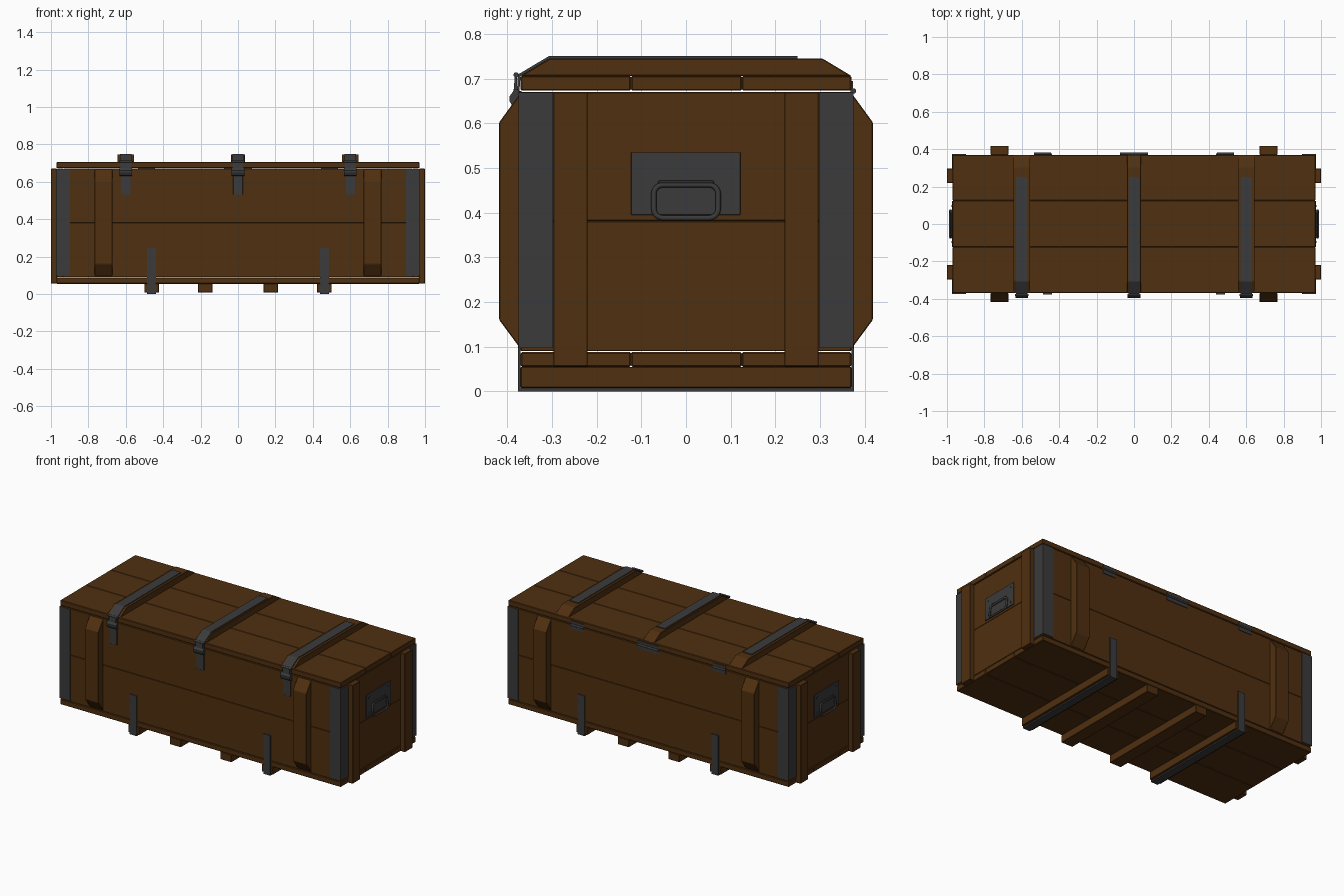
import bpy, bmesh, math
from mathutils import Vector

if "Cube" in bpy.data.objects:
    bpy.data.objects.remove(bpy.data.objects["Cube"])


def material(name, rgb):
    m = bpy.data.materials.new(name)
    m.diffuse_color = (*rgb, 1)
    m.use_nodes = True
    m.node_tree.nodes["Principled BSDF"].inputs["Base Color"].default_value = m.diffuse_color
    return m


WOOD = material("brown_wood", (0.080, 0.029, 0.005))
METAL = material("dark_metal", (0.043, 0.043, 0.043))


def finish(name, bm, mat, bevel=0.0):
    bmesh.ops.recalc_face_normals(bm, faces=bm.faces)
    me = bpy.data.meshes.new(name)
    bm.to_mesh(me)
    bm.free()
    me.materials.append(mat)
    ob = bpy.data.objects.new(name, me)
    bpy.context.collection.objects.link(ob)
    if bevel:
        mod = ob.modifiers.new("bevel", "BEVEL")
        mod.width = bevel
        mod.segments = 1
    return ob


def box(name, x, y, z, mat=WOOD, bevel=0.002):
    bm = bmesh.new()
    bmesh.ops.create_cube(bm, size=1)
    for v in bm.verts:
        for i, (a, b) in enumerate((x, y, z)):
            v.co[i] = (a + b) / 2 + v.co[i] * (b - a)
    return finish(name, bm, mat, bevel)


def extrude(name, pts, x0, x1, mat=WOOD, bevel=0.0):
    """Closed (y, z) outline extruded along x."""
    bm = bmesh.new()
    face = bm.faces.new([bm.verts.new((x0, y, z)) for y, z in pts])
    new = bmesh.ops.extrude_face_region(bm, geom=[face])["geom"]
    for v in new:
        if isinstance(v, bmesh.types.BMVert):
            v.co.x = x1
    return finish(name, bm, mat, bevel)


def cylinder(name, centre, r, length, mat=METAL, segs=12):
    """Cylinder lying along x."""
    bm = bmesh.new()
    bmesh.ops.create_cone(bm, cap_ends=True, segments=segs, radius1=r, radius2=r, depth=length)
    for v in bm.verts:
        v.co = Vector((v.co.z, v.co.y, v.co.x)) + Vector(centre)
    return finish(name, bm, mat)


def tube(name, pts, r, mat=METAL):
    """Closed round-section tube through the points."""
    bm = bmesh.new()
    n, k = len(pts), 8
    rings = []
    for i, p in enumerate(pts):
        t = (Vector(pts[(i + 1) % n]) - Vector(pts[i - 1])).normalized()
        u = Vector((1, 0, 0))
        u = (u - t * u.dot(t)).normalized()
        w = t.cross(u)
        rings.append([bm.verts.new(Vector(p) + r * (u * math.cos(a) + w * math.sin(a)))
                      for a in (2 * math.pi * j / k for j in range(k))])
    for i in range(n):
        a, b = rings[i], rings[(i + 1) % n]
        for j in range(k):
            f = bm.faces.new((a[j], a[(j + 1) % k], b[(j + 1) % k], b[j]))
            f.smooth = True
    return finish(name, bm, mat)


# Lid and floor boards, three each
ROWS = ((-0.37, -0.123), (-0.123, 0.125), (0.125, 0.37))
for y in ROWS:
    box("lid_board", (-0.97, 0.97), y, (0.673, 0.706), bevel=0.003)
    box("floor_board", (-0.97, 0.97), y, (0.055, 0.088), bevel=0.003)

# Wall boards, two per side
for z in ((0.09, 0.381), (0.381, 0.67)):
    for s in (-1, 1):
        box("side_wall_board", (-0.935, 0.935), sorted((s * 0.335, s * 0.37)), z, bevel=0.002)
        box("end_wall_board", sorted((s * 0.935, s * 0.968)), (-0.37, 0.37), z, bevel=0.002)

# Chamfered cleats on the long sides, straight cleats on the ends
for sx in (-1, 1):
    for sy in (-1, 1):
        prof = [(0.37, 0.095), (0.418, 0.16), (0.418, 0.602), (0.37, 0.668)]
        extrude("side_cleat", [(sy * y, z) for y, z in prof],
                *sorted((sx * 0.672, sx * 0.766)), bevel=0.002)
        box("end_cleat", sorted((sx * 0.968, sx * 1.0)), sorted((sy * 0.22, sy * 0.297)),
            (0.056, 0.67))
        # Metal corner angle: one leg on the side, one on the end
        box("corner_side_leg", sorted((sx * 0.898, sx * 0.972)), sorted((sy * 0.37, sy * 0.375)),
            (0.097, 0.669), METAL, 0)
        box("corner_end_leg", sorted((sx * 0.967, sx * 0.972)), sorted((sy * 0.298, sy * 0.375)),
            (0.097, 0.669), METAL, 0)

# Lid battens with a metal strap and a latch each
for cx in (-0.6, 0, 0.6):
    w = 0.045 if cx else 0.038
    extrude("lid_batten", [(-0.37, 0.706), (-0.305, 0.745), (0.305, 0.745), (0.37, 0.706)],
            cx - w, cx + w, bevel=0.002)
    outer = [(0.25, 0.750), (-0.307, 0.750), (-0.376, 0.709), (-0.380, 0.645)]
    inner = [(-0.375, 0.645), (-0.370, 0.706), (-0.305, 0.744), (0.25, 0.744)]
    extrude("lid_strap", outer + inner, cx - 0.03, cx + 0.03, METAL)
    box("latch_plate", (cx - 0.026, cx + 0.026), (-0.376, -0.368), (0.532, 0.672), METAL, 0.001)
    extrude("latch_hook", [(-0.374, 0.632), (-0.386, 0.634), (-0.395, 0.650), (-0.395, 0.660),
                           (-0.384, 0.675), (-0.374, 0.675)], cx - 0.034, cx + 0.034, METAL)
    extrude("latch_lever", [(-0.378, 0.67), (-0.386, 0.67), (-0.383, 0.705), (-0.378, 0.705)],
            cx - 0.024, cx + 0.024, METAL)
    cylinder("latch_pin", (cx, -0.380, 0.708), 0.006, 0.072)

# Bottom battens; the outer two carry a metal band up both sides
for cx in (-0.462, -0.175, 0.175, 0.462):
    box("bottom_batten", (cx - 0.039, cx + 0.039), (-0.37, 0.37), (0.008, 0.055))
    if abs(cx) > 0.3:
        a, b = cx - 0.024, cx + 0.024
        box("bottom_band", (a, b), (-0.376, 0.376), (0, 0.009), METAL, 0)
        for s in (-1, 1):
            box("bottom_band_leg", (a, b), sorted((s * 0.37, s * 0.376)), (0, 0.25), METAL, 0)

# Hinges along the back
for cx, w in ((-0.49, 0.045), (0, 0.074), (0.49, 0.045)):
    box("hinge_leaf", (cx - w, cx + w), (0.368, 0.374), (0.645, 0.695), METAL, 0)
    cylinder("hinge_barrel", (cx, 0.375, 0.672), 0.006, 2 * w)

# End handles: plate, rivets, pivot lug and rounded ring
for s in (-1, 1):
    box("handle_plate", sorted((s * 0.967, s * 0.973)), (-0.123, 0.122), (0.395, 0.535), METAL, 0.001)
    for y in (-0.096, 0.096):
        for z in (0.418, 0.512):
            cylinder("handle_rivet", (s * 0.973, y, z), 0.005, 0.005)
    box("handle_lug", sorted((s * 0.972, s * 0.981)), (-0.063, 0.063), (0.456, 0.472), METAL, 0.003)
    ring = []
    for cy, cz, start in ((0.052, 0.442, 0), (-0.052, 0.442, 90), (-0.052, 0.408, 180), (0.052, 0.408, 270)):
        for k in range(5):
            a = math.radians(start + 22.5 * k)
            y, z = cy + 0.02 * math.cos(a), cz + 0.02 * math.sin(a)
            ring.append((s * (0.978 + (0.462 - z) * 0.08), y, z))
    tube("handle_ring", ring, 0.006)
